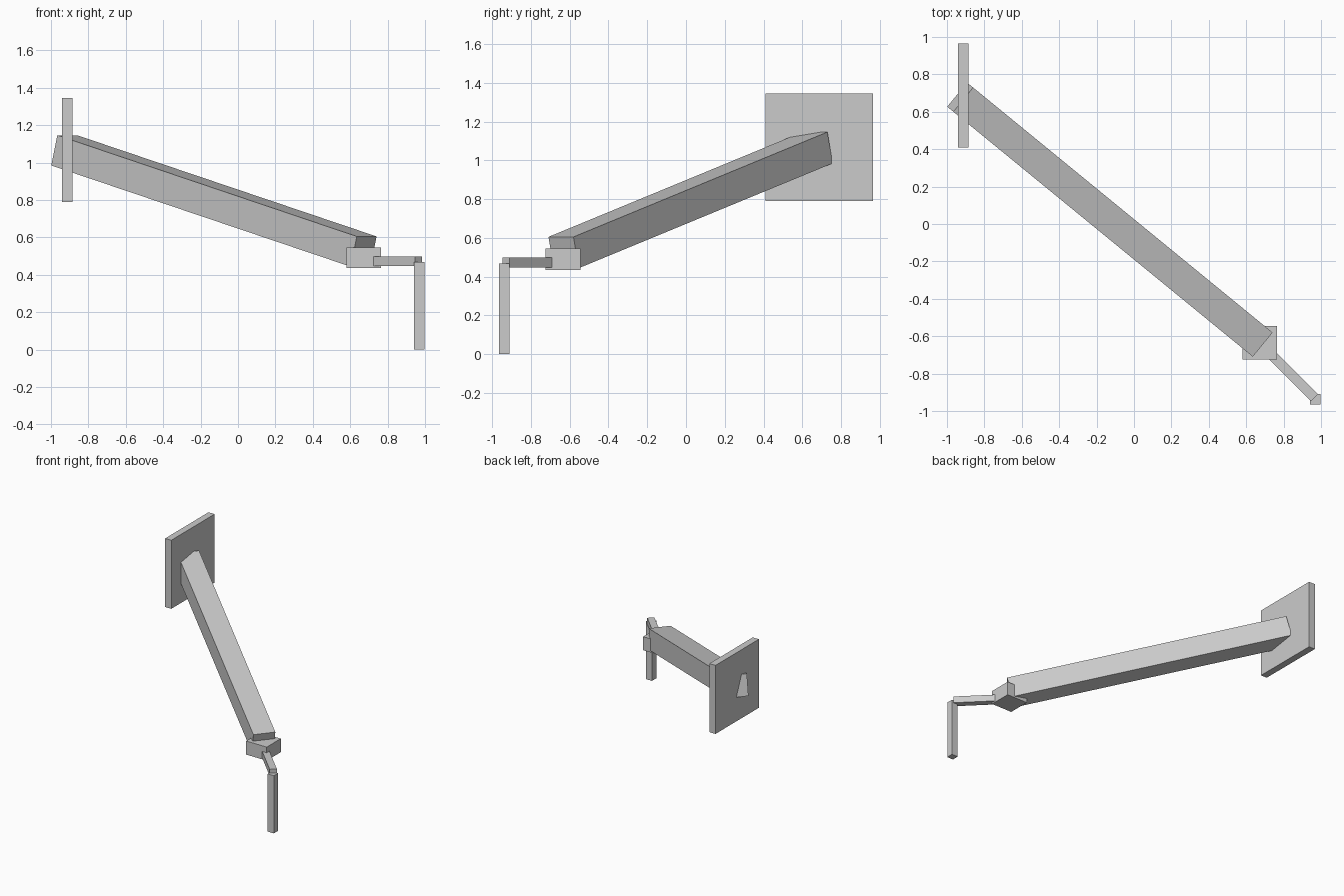
import bpy
from mathutils import Vector, Matrix

cube = bpy.data.objects.get("Cube")
if cube:
    bpy.data.objects.remove(cube, do_unlink=True)

grey = bpy.data.materials.new("light_grey")
grey.use_nodes = True
colour = (0.6, 0.6, 0.6, 1)
grey.diffuse_color = colour
for node in grey.node_tree.nodes:
    if node.type == "BSDF_PRINCIPLED":
        node.inputs["Base Color"].default_value = colour


def box(name, matrix, size):
    """Box of the given size, placed by a matrix with its size baked in."""
    bpy.ops.mesh.primitive_cube_add(size=1)
    ob = bpy.context.object
    ob.name = name
    ob.data.transform(matrix @ Matrix.Diagonal((*size, 1)))
    ob.data.materials.append(grey)
    return ob


def upright_box(name, low, high):
    low, high = Vector(low), Vector(high)
    return box(name, Matrix.Translation((low + high) / 2), high - low)


def beam(name, start, end, width, height):
    """Level-sided bar whose top centre line runs from start to end."""
    start, end = Vector(start), Vector(end)
    along = (end - start).normalized()
    side = Vector((0, 0, 1)).cross(along).normalized()
    up = along.cross(side)
    rotation = Matrix((along, side, up)).transposed().to_4x4()
    centre = (start + end) / 2 - up * height / 2
    return box(name, Matrix.Translation(centre) @ rotation,
               ((end - start).length, width, height))


# Square mounting plate
upright_box("wall_plate", (-0.94, 0.41, 0.79), (-0.885, 0.965, 1.345))

# Long sloping arm through the plate
beam("main_arm", (-0.913, 0.665, 1.146), (0.688, -0.645, 0.605), 0.167, 0.167)

# Joint block under the low end of the arm
upright_box("joint_block", (0.58, -0.725, 0.435), (0.765, -0.545, 0.545))

# Thin level arm and its hanging rod
beam("small_arm", (0.68, -0.643, 0.499), (0.966, -0.929, 0.499), 0.053, 0.053)
upright_box("hanging_rod", (0.942, -0.965, 0), (0.997, -0.91, 0.467))
